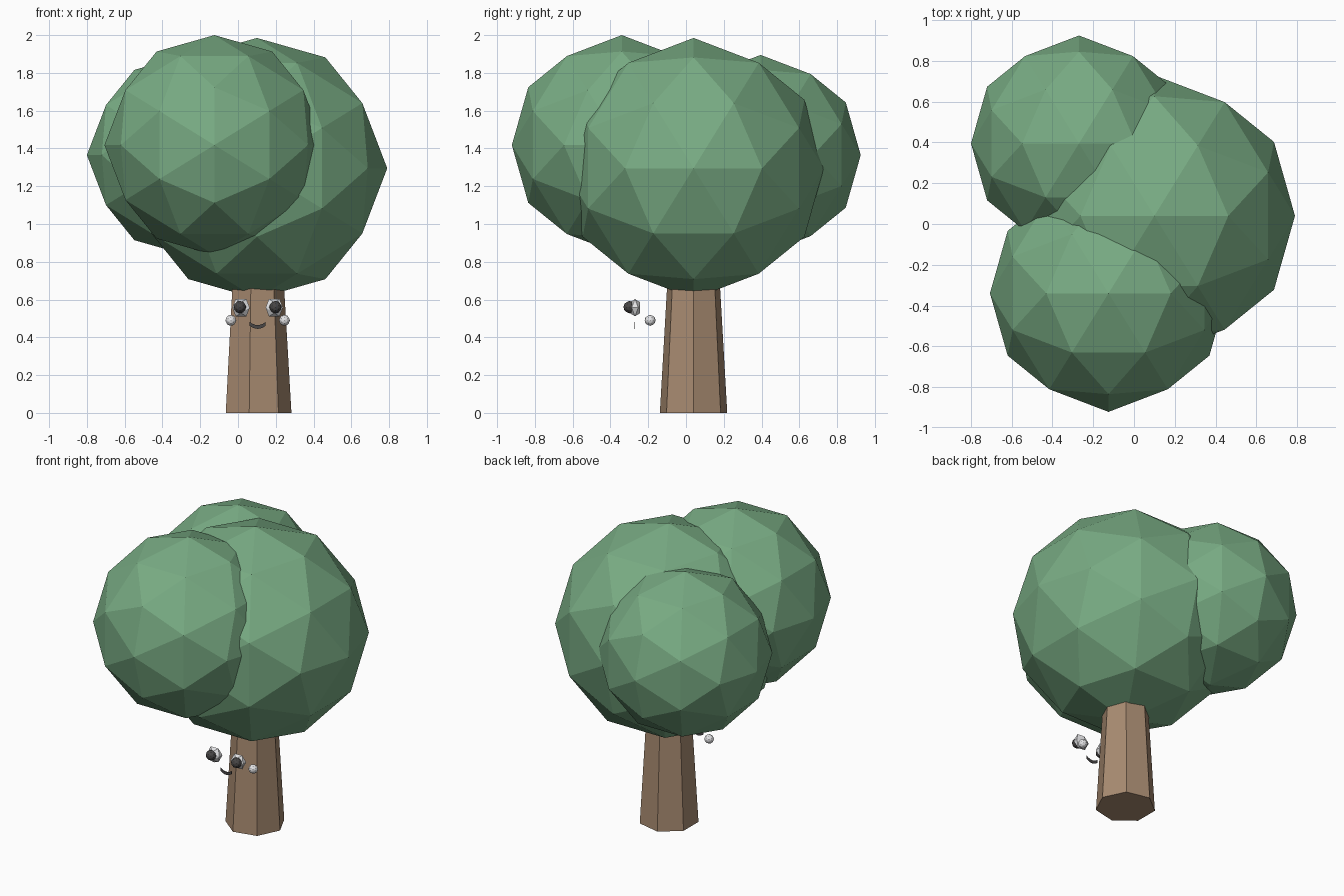
import bpy, bmesh, math
from mathutils import Vector

if "Cube" in bpy.data.objects:
    bpy.data.objects.remove(bpy.data.objects["Cube"])


def material(name, rgb):
    # sRGB 0-255 to linear
    lin = [((c / 255 + 0.055) / 1.055) ** 2.4 for c in rgb]
    m = bpy.data.materials.new(name)
    m.diffuse_color = (*lin, 1)
    m.use_nodes = True
    m.node_tree.nodes["Principled BSDF"].inputs["Base Color"].default_value = m.diffuse_color
    return m


leaf = material("leaf_green", (120, 171, 131))
bark = material("bark_brown", (168, 139, 113))
white = material("eye_white", (228, 228, 230))
dark = material("dark_grey", (72, 70, 70))


def add_object(name, bm, mat, location=(0, 0, 0)):
    bmesh.ops.recalc_face_normals(bm, faces=bm.faces)
    mesh = bpy.data.meshes.new(name)
    bm.to_mesh(mesh)
    bm.free()
    mesh.materials.append(mat)
    ob = bpy.data.objects.new(name, mesh)
    ob.location = location
    bpy.context.collection.objects.link(ob)
    return ob


def faceted_ball(name, mat, location, radius, detail=1, depth=1.0):
    """Icosahedron with its edge midpoints on the axes, optionally split once."""
    phi = (1 + math.sqrt(5)) / 2
    corners = []
    for a in (-1, 1):
        for b in (-phi, phi):
            corners += [Vector((b, a, 0)), Vector((0, b, a)), Vector((a, 0, b))]
    points = list(corners)
    if detail:
        points += [p + q for i, p in enumerate(corners) for q in corners[:i]
                   if (p - q).length < 2.1]
    bm = bmesh.new()
    for p in points:
        v = p.normalized() * radius
        bm.verts.new((v.x, v.y * depth, v.z))
    bmesh.ops.convex_hull(bm, input=bm.verts)
    return add_object(name, bm, mat, location)


# Foliage
faceted_ball("foliage_main", leaf, (0.10, 0.04, 1.295), 0.69)
faceted_ball("foliage_front", leaf, (-0.125, -0.34, 1.418), 0.582)
faceted_ball("foliage_back", leaf, (-0.27, 0.395, 1.365), 0.53)

# Trunk: seven-sided and tapered
SIDES, HEIGHT = 7, 0.75
bm = bmesh.new()
rings = []
for radius, z in ((0.183, 0), (0.139, HEIGHT)):
    rings.append([bm.verts.new((radius * math.cos(math.tau * i / SIDES),
                                radius * math.sin(math.tau * i / SIDES), z))
                  for i in range(SIDES)])
for i in range(SIDES):
    j = (i + 1) % SIDES
    bm.faces.new((rings[0][i], rings[0][j], rings[1][j], rings[1][i]))
for ring in rings:
    bm.faces.new(ring)
add_object("trunk", bm, bark, (0.10, 0.04, 0))

# Eyes, pupils and cheeks on both sides of the face
FACE_X = 0.104
for side, s in (("left", -1), ("right", 1)):
    faceted_ball(f"eye_{side}", white, (FACE_X + s * 0.088, -0.27, 0.557), 0.054, 0, 0.6)
    faceted_ball(f"pupil_{side}", dark, (FACE_X + s * 0.094, -0.298, 0.56), 0.033)
    faceted_ball(f"cheek_{side}", white, (FACE_X + s * 0.142, -0.19, 0.49), 0.029)

# Mouth: thin curved band
bm = bmesh.new()
rows = []
for i in range(7):
    t = -1 + i / 3
    x, z = 0.042 * t, 0.016 * t * t
    rows.append([bm.verts.new((x, y, z + dz))
                 for y, dz in ((0, -0.010), (0, 0.010), (0.003, 0.010), (0.003, -0.010))])
for a, b in zip(rows, rows[1:]):
    for k in range(4):
        n = (k + 1) % 4
        bm.faces.new((a[k], a[n], b[n], b[k]))
bm.faces.new(rows[0])
bm.faces.new(rows[-1])
add_object("mouth", bm, dark, (FACE_X, -0.275, 0.455))
